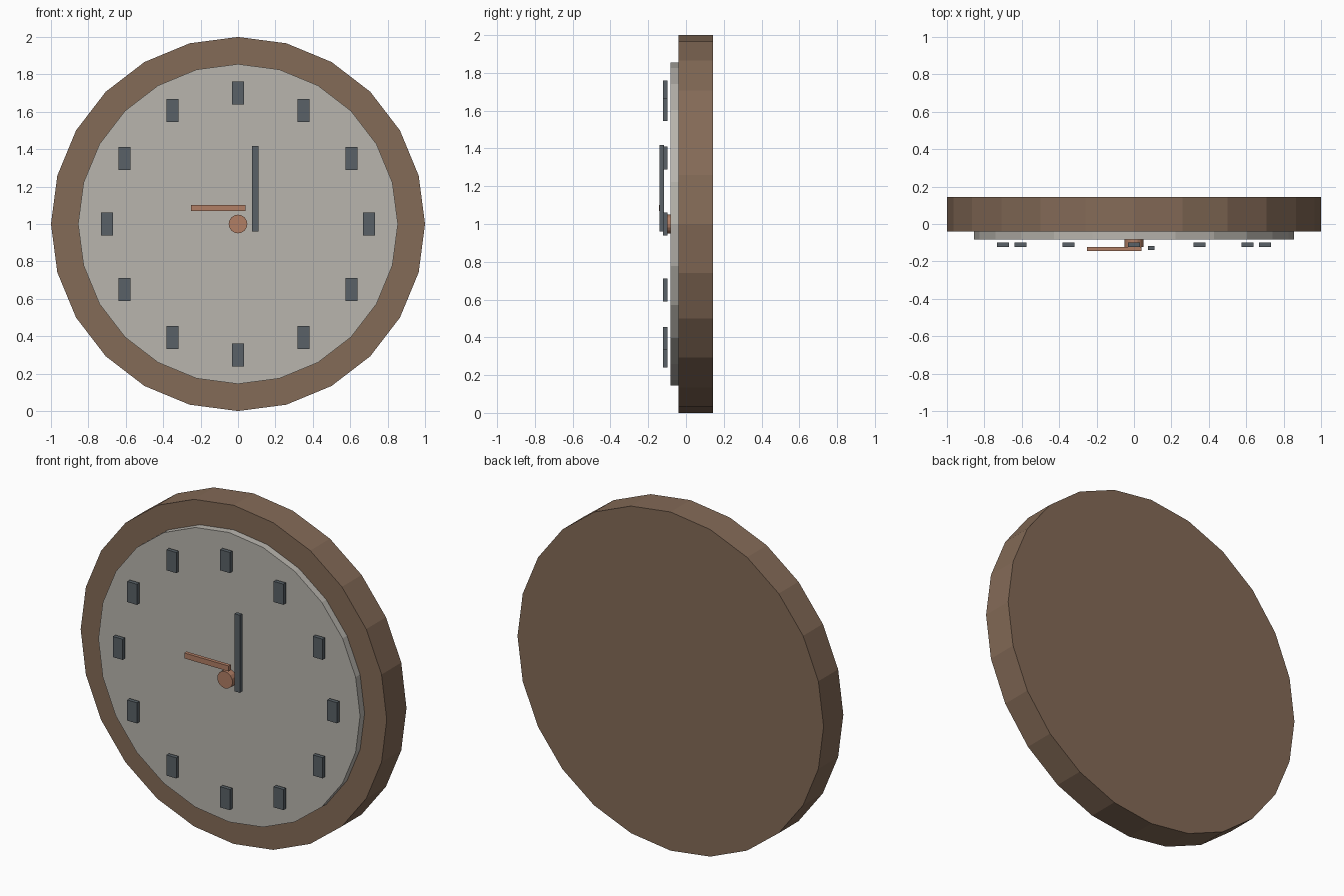
import bpy, math

if "Cube" in bpy.data.objects:
    bpy.data.objects.remove(bpy.data.objects["Cube"])

CZ = 1.0  # height of the dial centre


def material(name, rgb):
    m = bpy.data.materials.new(name)
    m.diffuse_color = (*rgb, 1)
    m.use_nodes = True
    m.node_tree.nodes["Principled BSDF"].inputs["Base Color"].default_value = m.diffuse_color
    return m


wood = material("wood", (0.23, 0.145, 0.095))
cream = material("cream", (0.48, 0.46, 0.42))
dark = material("dark_metal", (0.10, 0.12, 0.135))
copper = material("copper", (0.44, 0.21, 0.13))


def disc(name, radius, y0, y1, sides, mat):
    """Flat-sided disc with its axis along y and a vertex at the top."""
    bpy.ops.mesh.primitive_cylinder_add(
        vertices=sides, radius=radius, depth=y1 - y0,
        location=(0, (y0 + y1) / 2, CZ), rotation=(math.pi / 2, 0, 0))
    ob = bpy.context.object
    ob.name = name
    ob.data.materials.append(mat)
    bpy.ops.object.transform_apply(location=False, rotation=True, scale=True)


def box(name, x0, x1, y0, y1, z0, z1, mat):
    bpy.ops.mesh.primitive_cube_add(
        size=1, location=((x0 + x1) / 2, (y0 + y1) / 2, (z0 + z1) / 2))
    ob = bpy.context.object
    ob.name = name
    ob.scale = (x1 - x0, y1 - y0, z1 - z0)
    ob.data.materials.append(mat)
    bpy.ops.object.transform_apply(location=False, rotation=False, scale=True)


# wooden case, raised dial and centre hub
disc("case", 1.0, -0.04, 0.144, 24, wood)
disc("dial", 0.855, -0.082, -0.04, 24, cream)
disc("hub", 0.05, -0.122, -0.08, 16, copper)

# twelve upright hour markers
for i in range(12):
    a = math.radians(30 * i)
    x, z = 0.7 * math.sin(a), CZ + 0.7 * math.cos(a)
    box(f"hour_marker_{i + 1}", x - 0.032, x + 0.032, -0.122, -0.099,
        z - 0.061, z + 0.061, dark)

# offset hands
box("minute_hand", 0.075, 0.11, -0.14, -0.117, 0.96, 1.418, dark)
box("hour_hand", -0.25, 0.04, -0.144, -0.123, 1.069, 1.101, copper)
